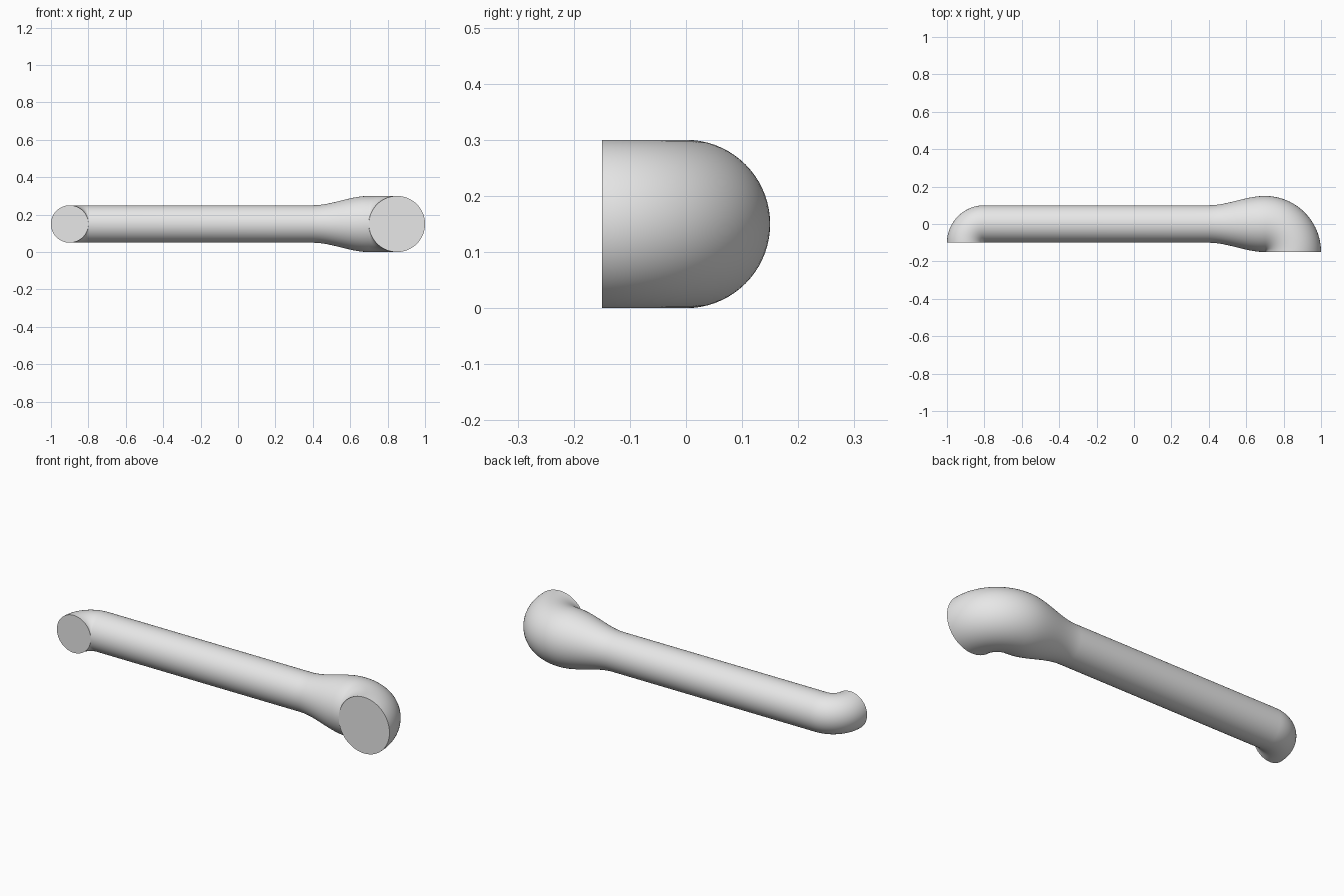
import bpy
import bmesh
import math

cube = bpy.data.objects.get("Cube")
if cube:
    bpy.data.objects.remove(cube, do_unlink=True)

SIDES = 72
BEND_STEPS = 24
TAPER_STEPS = 16
AXIS_Z = 0.15
THIN, THICK = 0.10, 0.15        # pipe radii
THIN_X, THICK_X = -0.80, 0.70   # bend pivots
TAPER_X = 0.40                  # where the pipe starts to widen

# One plain grey for the whole pipe
grey = bpy.data.materials.new("plain_grey")
grey.use_nodes = True
grey.diffuse_color = (0.8, 0.8, 0.8, 1)
grey.node_tree.nodes["Principled BSDF"].inputs["Base Color"].default_value = (0.8, 0.8, 0.8, 1)


def bend(x, radius, start, end):
    """Stations turning about a pivot that touches the inside of the pipe."""
    return [(x, -radius, radius, math.radians(start + (end - start) * i / BEND_STEPS))
            for i in range(BEND_STEPS + 1)]


def taper():
    """Straight stations that ease from the thin radius to the thick one."""
    stations = []
    for i in range(TAPER_STEPS):
        t = i / TAPER_STEPS
        r = THIN + (THICK - THIN) * t * t * (3 - 2 * t)
        stations.append((TAPER_X + (THICK_X - TAPER_X) * t, -r, r, math.pi / 2))
    return stations


def add_ring(bm, station):
    px, py, r, turn = station
    ring = []
    for i in range(SIDES):
        a = math.tau * i / SIDES
        out = r + r * math.cos(a)
        ring.append(bm.verts.new((px + out * math.cos(turn),
                                  py + out * math.sin(turn),
                                  AXIS_Z + r * math.sin(a))))
    return ring


# Sweep: thin elbow, straight pipe, flare, thick elbow
stations = bend(THIN_X, THIN, 180, 90) + taper() + bend(THICK_X, THICK, 90, 0)
bm = bmesh.new()
rings = [add_ring(bm, s) for s in stations]
for a, b in zip(rings, rings[1:]):
    for i in range(SIDES):
        j = (i + 1) % SIDES
        bm.faces.new((a[i], a[j], b[j], b[i]))

# Flat end caps
bm.faces.new(rings[0])
bm.faces.new(rings[-1])
bmesh.ops.remove_doubles(bm, verts=bm.verts, dist=0.00001)
bmesh.ops.recalc_face_normals(bm, faces=bm.faces)

mesh = bpy.data.meshes.new("flared_pipe")
bm.to_mesh(mesh)
bm.free()
mesh.materials.append(grey)
pipe = bpy.data.objects.new("flared_pipe", mesh)
bpy.context.collection.objects.link(pipe)

# Smooth walls, crisp cap rims
bpy.ops.object.select_all(action='DESELECT')
pipe.select_set(True)
bpy.context.view_layer.objects.active = pipe
bpy.ops.object.shade_smooth_by_angle(angle=math.radians(40))
